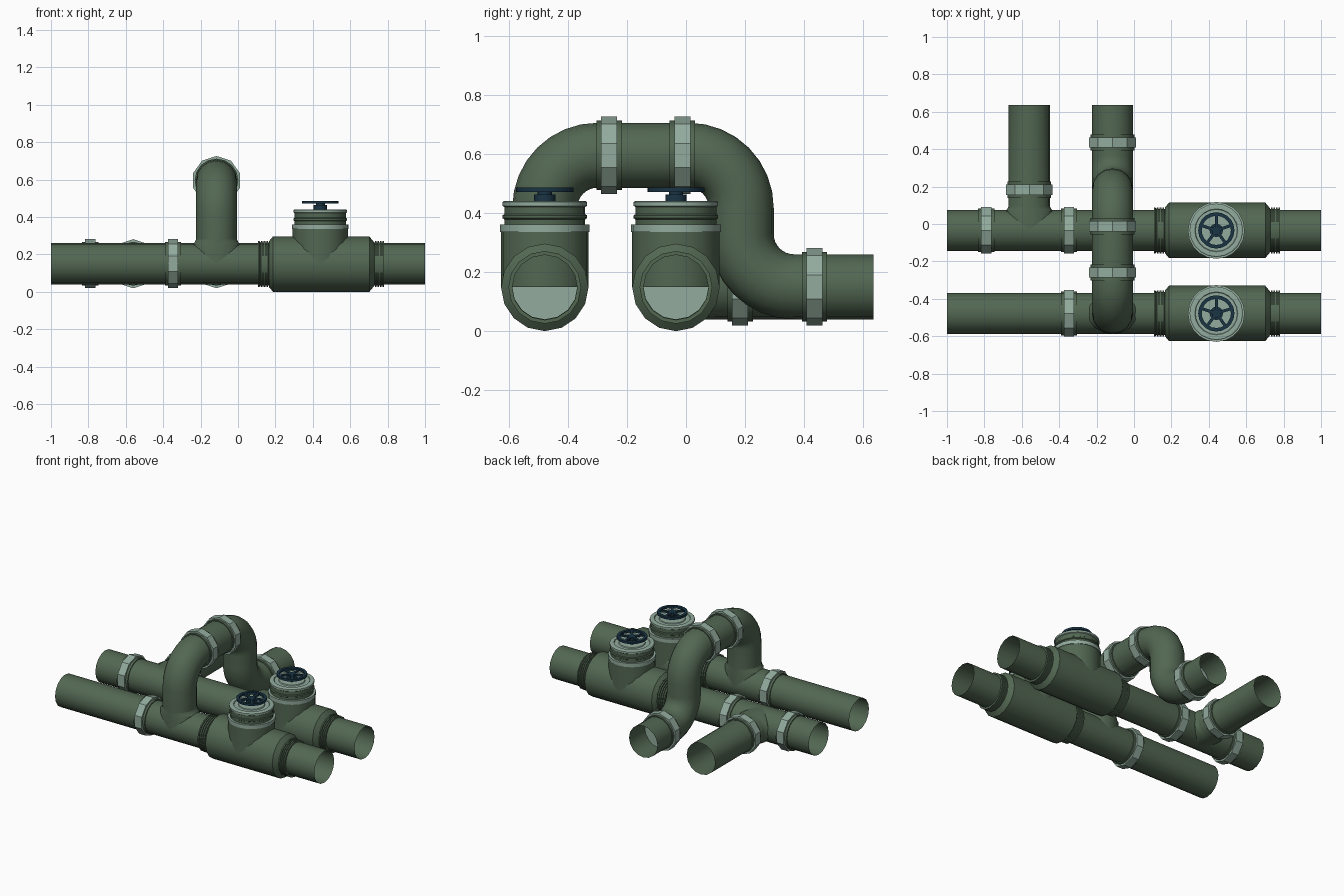
import bpy, bmesh, math
from mathutils import Vector

if "Cube" in bpy.data.objects:
    bpy.data.objects.remove(bpy.data.objects["Cube"])

X, Y, Z = Vector((1, 0, 0)), Vector((0, 1, 0)), Vector((0, 0, 1))
R = 0.11               # pipe radius
H = 0.15               # pipe axis height
BACK, FRONT = -0.034, -0.478
RISER_X, TEE_X, VALVE_X = -0.115, -0.56, 0.44


def material(name, rgb):
    m = bpy.data.materials.new(name)
    m.diffuse_color = (*rgb, 1)
    m.use_nodes = True
    m.node_tree.nodes["Principled BSDF"].inputs["Base Color"].default_value = m.diffuse_color
    return m


GREEN = material("dark_green", (0.085, 0.135, 0.085))
LIGHT = material("pale_green", (0.29, 0.41, 0.34))
BLUE = material("dark_blue", (0.010, 0.035, 0.060))


def finish(name, bm, mat):
    me = bpy.data.meshes.new(name)
    bm.to_mesh(me)
    bm.free()
    ob = bpy.data.objects.new(name, me)
    bpy.context.collection.objects.link(ob)
    me.materials.append(mat)
    bpy.ops.object.select_all(action='DESELECT')
    ob.select_set(True)
    bpy.context.view_layer.objects.active = ob
    bpy.ops.object.shade_smooth_by_angle(angle=math.radians(31))
    return ob


def skin(name, rings, mat, sides, caps=False):
    """rings: (centre, u, v) with u x v pointing along the path"""
    bm = bmesh.new()
    loops = []
    for c, u, v in rings:
        loops.append([bm.verts.new(c + u * math.cos(a) + v * math.sin(a))
                      for a in (2 * math.pi * k / sides for k in range(sides))])
    for a, b in zip(loops, loops[1:]):
        for k in range(sides):
            n = (k + 1) % sides
            bm.faces.new((a[k], a[n], b[n], b[k]))
    if caps:
        bm.faces.new(loops[0][::-1])
        bm.faces.new(loops[-1])
    return finish(name, bm, mat)


def lathe(name, origin, axis, profile, mat, sides=16, caps=False, stretch=None):
    """profile: (distance along axis, radius)"""
    u = Y if axis == Z else Z
    v = axis.cross(u)
    rings = []
    for d, r in profile:
        rv = r
        ru = r
        if stretch == 'v':           # flare only along v
            ru = min(r, R)
        elif stretch == 'u':
            rv = min(r, R)
        rings.append((Vector(origin) + axis * d, u * ru, v * rv))
    return skin(name, rings, mat, sides, caps)


def coupling(name, centre, axis):
    lathe(name + "_sleeve", centre, axis,
          [(-.043, R), (-.043, .117), (.043, .117), (.043, R)], GREEN)
    lathe(name + "_nut", centre, axis, [(-.027, .131), (.027, .131)], LIGHT, 10, True)


def ribs(start, step):
    """ribbed collar profile, four ridges"""
    pts = [(start, R)]
    for i in range(4):
        a = start + i * step
        pts += [(a, .123), (a + .6 * step, .123), (a + .65 * step, .115), (a + .95 * step, .115)]
    return pts


def valve(name, y):
    # horizontal ribbed body
    left = ribs(.107, .015)
    right = [(2 * VALVE_X - d, r) for d, r in reversed(ribs(.10, .013))]
    body = left + [(.167, .124), (.187, .148), (.702, .148), (.722, .124)] + right
    lathe(name + "_body", (0, y, H - .002), X, body, GREEN)
    o = (VALVE_X, y, 0)
    # bonnet neck, rim and lid
    lathe(name + "_neck", o, Z, [(H, .148), (.336, .148)], GREEN, 20)
    lathe(name + "_rim", o, Z, [(.335, .152), (.361, .152)], LIGHT, 20, True)
    lathe(name + "_bonnet", o, Z, [(.36, .137), (.378, .137), (.382, .143), (.392, .143),
                                   (.396, .137), (.422, .137)], GREEN, 20)
    lathe(name + "_lid", o, Z, [(.42, .137), (.424, .143), (.437, .143), (.441, .137),
                                (.441, .115), (.435, .112), (.435, .085), (.441, .082)],
          LIGHT, 20, True)
    # handwheel
    lathe(name + "_stem", o, Z, [(.435, .036), (.463, .036), (.463, .024), (.484, .024)],
          BLUE, 12, True)
    lathe(name + "_wheel_rim", o, Z, [(.471, .078), (.471, .097), (.486, .097),
                                      (.486, .078), (.471, .078)], BLUE, 20)
    bm = bmesh.new()
    for i in range(5):
        a = math.pi / 2 + i * math.tau / 5
        d, s = Vector((math.cos(a), math.sin(a), 0)), Vector((-math.sin(a), math.cos(a), 0))
        vs = bmesh.ops.create_cube(bm, size=1)['verts']
        for v in vs:
            v.co = Vector((VALVE_X, y, .4785)) + d * (.048 + v.co.x * .068) \
                + s * v.co.y * .016 + Z * v.co.z * .011
    finish(name + "_wheel_spokes", bm, BLUE)


# two main lines with their valves and couplings
for name, y in (("back", BACK), ("front", FRONT)):
    lathe(name + "_pipe", (0, y, H), X, [(-1, R), (.11, R)], GREEN)
    lathe(name + "_pipe_outlet", (0, y, H), X, [(.77, R), (1, R)], GREEN)
    coupling(name + "_coupling", (-.348, y, H), X)
    valve(name + "_valve", y)
coupling("back_tee_coupling", (-.79, BACK, H), X)

# side branch of the back line, slightly flared at its root
lathe("side_branch", (TEE_X, BACK, H), Y,
      [(0, .13), (.103, .13), (.113, .118), (.13, R), (.669, R)], GREEN, stretch='v')
coupling("side_branch_coupling", (TEE_X, .183, H), Y)

# arched crossover pipe: riser, two bends over the top, one bend to level
BEND, TOP, DROP = .178, .595, .187


def arc(cy, cz, a0, a1, turn):
    out = []
    for i in range(9):
        a = math.radians(a0 + (a1 - a0) * i / 8)
        p = Vector((RISER_X, cy + BEND * math.cos(a), cz + BEND * math.sin(a)))
        out.append((p, Vector((0, -math.sin(a), math.cos(a))) * turn))
    return out


path = [(Vector((RISER_X, FRONT, .27)), Z)]
path += arc(FRONT + BEND, TOP - BEND, 180, 90, -1)
path += arc(DROP - BEND, TOP - BEND, 90, 0, -1)
path += arc(DROP + BEND, H + BEND, 180, 270, 1)
path.append((Vector((RISER_X, .635, H)), Y))
skin("crossover_pipe", [(p, X.cross(t) * R, X * R) for p, t in path], GREEN, 16)
lathe("crossover_root", (RISER_X, FRONT, H), Z,
      [(0, .13), (.103, .13), (.113, .118), (.13, R)], GREEN, stretch='v')
for i, (y, z) in enumerate(((-.26, TOP), (-.012, TOP), (.435, H))):
    coupling(f"crossover_coupling_{i + 1}", (RISER_X, y, z), Y)
